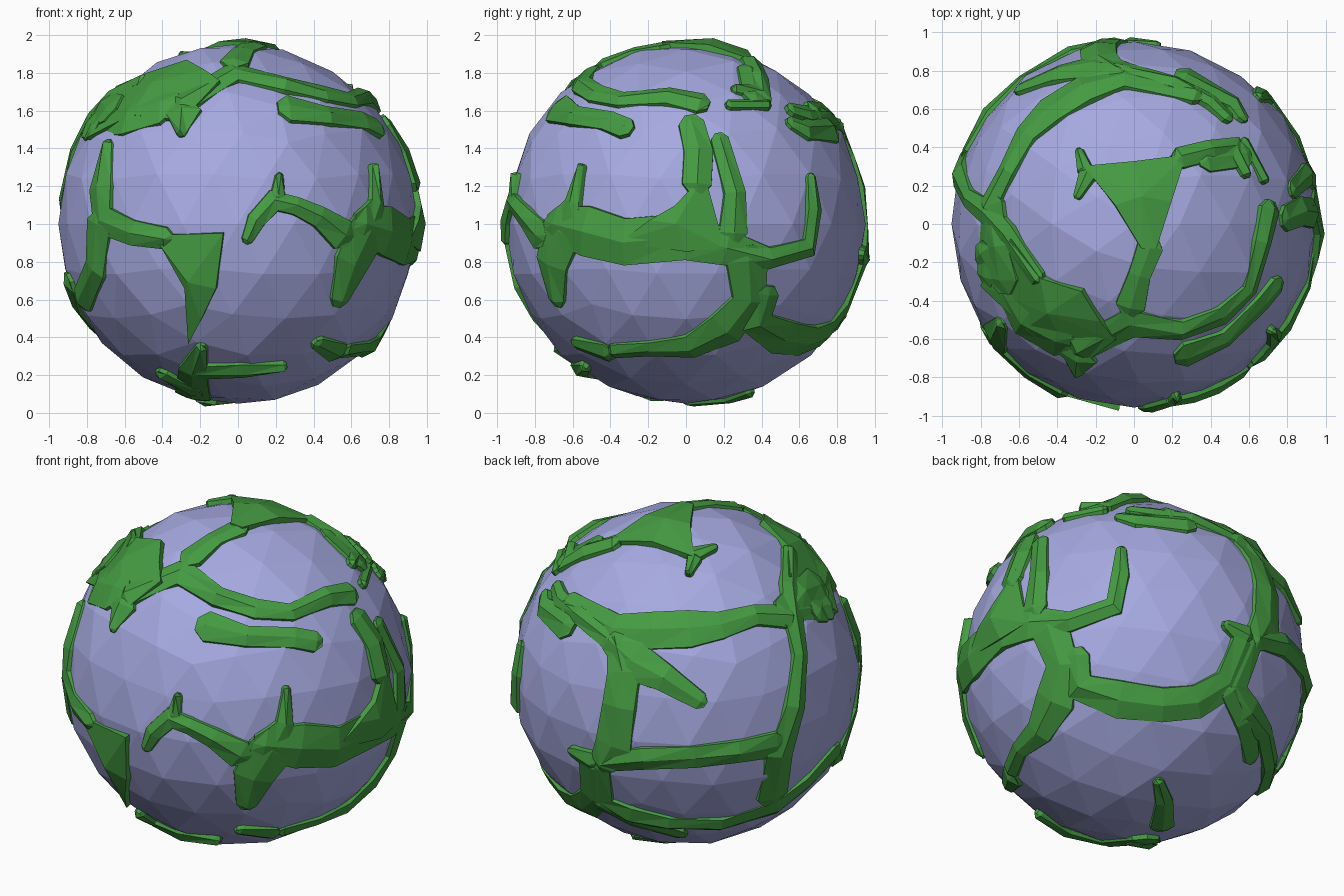
import bpy, bmesh, random
from math import sin, cos, radians, sqrt
from mathutils import Vector

random.seed(4)
if "Cube" in bpy.data.objects:
    bpy.data.objects.remove(bpy.data.objects["Cube"])

CENTRE = Vector((0, 0, 1))
SEA, SHORE, RIDGE, ROOT = 0.955, 0.966, 0.995, 0.9


def material(name, rgb):
    m = bpy.data.materials.new(name)
    m.use_nodes = True
    m.diffuse_color = (*rgb, 1)
    bsdf = m.node_tree.nodes["Principled BSDF"]
    bsdf.inputs["Base Color"].default_value = (*rgb, 1)
    bsdf.inputs["Roughness"].default_value = 0.8
    return m


GREEN = material("land green", (0.06, 0.33, 0.055))
LILAC = material("water lilac", (0.38, 0.40, 0.75))


def finish(bm, name, mat):
    mesh = bpy.data.meshes.new(name)
    bm.to_mesh(mesh)
    bm.free()
    mesh.materials.append(mat)
    ob = bpy.data.objects.new(name, mesh)
    ob.location = CENTRE
    bpy.context.collection.objects.link(ob)
    return ob


def facing(azimuth, elevation):
    """Right, up and outward axes of one side of the globe."""
    a, e = radians(azimuth), radians(elevation)
    out = Vector((sin(a) * cos(e), -cos(a) * cos(e), sin(e)))
    right = Vector((cos(a), sin(a), 0))
    return right, out.cross(right), out


def on_globe(side, u, v):
    right, up, out = side
    depth = sqrt(max(0, 1 - u * u - v * v))
    return (right * u + up * v + out * depth).normalized()


def face(bm, *verts):
    """Add a face that looks away from the globe's centre."""
    f = bm.faces.new(verts)
    f.normal_update()
    if f.normal.dot(f.calc_center_median()) < 0:
        f.normal_flip()


def ridge(bm, side, points):
    """Roof-shaped strip of land: points are (u, v, half width)."""
    ps = [on_globe(side, u, v) for u, v, w in points]
    ws = [w for u, v, w in points]
    # short pointed tips at both ends
    first, last = (ps[0] - ps[1]).normalized(), (ps[-1] - ps[-2]).normalized()
    ps = [(ps[0] + first * ws[0] * .7).normalized()] + ps + [(ps[-1] + last * ws[-1] * .7).normalized()]
    ws = [ws[0] * .4] + ws + [ws[-1] * .4]
    rows = []
    for i, (p, w) in enumerate(zip(ps, ws)):
        tip = i in (0, len(ps) - 1)
        t = ps[min(i + 1, len(ps) - 1)] - ps[max(i - 1, 0)]
        s = p.cross(t).normalized()
        top = SHORE if tip else RIDGE - random.uniform(0, .02)
        row = []
        for offset, radius in ((-w - .012, ROOT), (-w, SHORE), (0, top), (w, SHORE), (w + .012, ROOT)):
            row.append(bm.verts.new((p + s * offset).normalized() * radius))
        rows.append(row)
    for a, b in zip(rows, rows[1:]):
        for k in range(4):
            face(bm, a[k], a[k + 1], b[k + 1])
            face(bm, a[k], b[k + 1], b[k])
    for row in (rows[0], rows[-1]):
        face(bm, *row)


def plateau(bm, side, points):
    """Filled patch of land with a skirt that dips under the water."""
    ps = [on_globe(side, u, v) for u, v in points]
    mid = sum(ps, Vector()).normalized()
    hub = bm.verts.new(mid * RIDGE)
    rim = [bm.verts.new(p * (SHORE + .012)) for p in ps]
    low = [bm.verts.new((p + (p - mid).normalized() * .012).normalized() * ROOT) for p in ps]
    for i in range(len(ps)):
        j = (i + 1) % len(ps)
        face(bm, hub, rim[i], rim[j])
        face(bm, rim[i], low[i], low[j])
        face(bm, rim[i], low[j], rim[j])


def land(name, side, ridges, plateaus=()):
    bm = bmesh.new()
    for r in ridges:
        ridge(bm, side, r)
    for p in plateaus:
        plateau(bm, side, p)
    return finish(bm, name, GREEN)


# Faceted water globe
bm = bmesh.new()
bmesh.ops.create_icosphere(bm, subdivisions=3, radius=SEA)
for v in bm.verts:
    v.co *= random.uniform(.992, 1.008)
finish(bm, "water_globe", LILAC)

# Land around the top
land("top_land", facing(0, 90), [
    [(.09, -.12, .07), (.03, -.28, .06), (-.02, -.45, .08)],
    [(-.3, -.68, .08), (-.02, -.54, .09), (.26, -.58, .06), (.48, -.5, .06),
     (.63, -.36, .05), (.7, -.1, .06), (.74, .08, .07)],
    [(-.27, .3, .04), (-.3, .4, .02)],
    [(-.25, .28, .05), (-.31, .15, .02)],
    [(.25, .36, .06), (.42, .4, .06), (.55, .42, .07), (.61, .27, .03)],
    [(-.05, .84, .06), (.22, .77, .05), (.42, .67, .05), (.51, .58, .04)],
    [(-.78, .1, .1), (-.74, -.12, .08), (-.72, -.3, .12)],
    [(-.06, .84, .07), (-.22, .86, .12), (-.42, .82, .08), (-.62, .74, .05)],
], [
    [(-.27, .31), (0, .335), (.28, .37), (.2, .12), (.12, -.13), (.04, -.13), (-.1, .1)],
    [(-.82, -.33), (-.66, -.08), (-.5, -.29), (-.28, -.36), (-.18, -.52),
     (-.1, -.62), (-.3, -.77), (-.58, -.56)],
])

# Land on the front
land("front_land", facing(0, 0), [
    [(-.82, .55, .09), (-.6, .6, .13), (-.42, .66, .14)],
    [(-.3, .62, .1), (-.31, .5, .03)],
    [(.28, .64, .09), (.5, .6, .06), (.7, .57, .06), (.78, .53, .06)],
    [(-.72, .44, .04), (-.76, .2, .09), (-.75, .02, .09), (-.58, -.05, .07), (-.4, -.08, .06)],
    [(-.77, 0, .1), (-.79, -.25, .08), (-.86, -.42, .08)],
    [(.05, -.09, .03), (.1, .02, .05), (.2, .13, .06), (.32, .1, .05), (.45, .04, .06), (.58, -.06, .09)],
    [(.22, .15, .04), (.23, .27, .02)],
    [(.75, .32, .02), (.77, .12, .05), (.72, -.04, .14), (.63, -.22, .12), (.56, -.42, .06)],
    [(-.25, -.95, .1), (-.25, -.82, .08), (-.2, -.68, .03)],
    [(-.22, -.82, .06), (.02, -.81, .06), (.25, -.79, .03)],
    [(-.25, -.93, .07), (-.42, -.83, .05)],
    [(.44, -.66, .04), (.55, -.71, .07)],
], [
    [(-.44, -.06), (-.08, -.05), (-.12, -.35), (-.2, -.52), (-.27, -.65), (-.29, -.35), (-.42, -.12)],
])

# Land on the +x side
land("left_land", facing(90, 0), [
    [(.03, .56, .07), (.07, .4, .08), (.06, .22, .08)],
    [(-.72, 0, .1), (-.56, -.04, .14), (-.34, -.1, .13), (0, -.07, .13), (.22, -.13, .1), (.46, -.19, .06),
     (.68, -.13, .06), (.71, .08, .05), (.69, .26, .03)],
    [(.34, -.2, .12), (.35, -.42, .1), (.22, -.58, .12), (.02, -.68, .08), (-.2, -.69, .05), (-.4, -.7, .05)],
    [(.35, .85, .07), (.38, .7, .07)],
    [(.24, .66, .03), (.45, .66, .03)],
    [(.8, .53, .09), (.66, .52, .06), (.58, .56, .04)],
], [
    [(.1, .27), (-.06, .1), (-.2, .02), (-.36, -.1), (0, -.15), (.21, -.13)],
])

# Land on the -x back quarter
land("back_right_land", facing(215, 25), [
    [(-.68, .4, .07), (-.42, .25, .09), (-.2, .24, .11), (.02, .25, .11), (.2, .27, .08), (.4, .33, .06),
     (.6, .32, .07)],
    [(-.4, .2, .06), (-.36, 0, .1), (-.39, -.2, .1), (-.42, -.42, .11), (-.48, -.53, .08)],
    [(-.48, -.52, .06), (-.25, -.5, .07), (.05, -.49, .07), (.3, -.46, .07), (.52, -.42, .08)],
    [(.6, .7, .05), (.6, .5, .06), (.62, .32, .07), (.66, .1, .05), (.63, -.2, .07), (.54, -.48, .09),
     (.5, -.72, .1)],
    [(.86, -.46, .07), (.7, -.64, .06), (.52, -.78, .08), (.2, -.88, .06), (-.1, -.87, .06), (-.32, -.83, .09),
     (-.49, -.74, .09), (-.5, -.55, .07)],
    [(.62, .35, .06), (.82, .38, .08)],
])

# Land on the +x back quarter and underneath
land("back_left_land", facing(145, -25), [
    [(-.4, 0, .07), (-.38, -.18, .09), (-.15, -.25, .11), (.1, -.27, .1), (.3, -.24, .1), (.48, -.12, .09),
     (.57, .13, .08)],
    [(.46, .22, .03), (.58, .16, .07)],
    [(.5, -.16, .07), (.6, -.32, .07), (.66, -.52, .05)],
    [(.17, -.92, .07), (.16, -.8, .05), (.11, -.69, .03)],
    [(-.6, .7, .05), (-.62, .48, .06), (-.64, .28, .08)],
])
